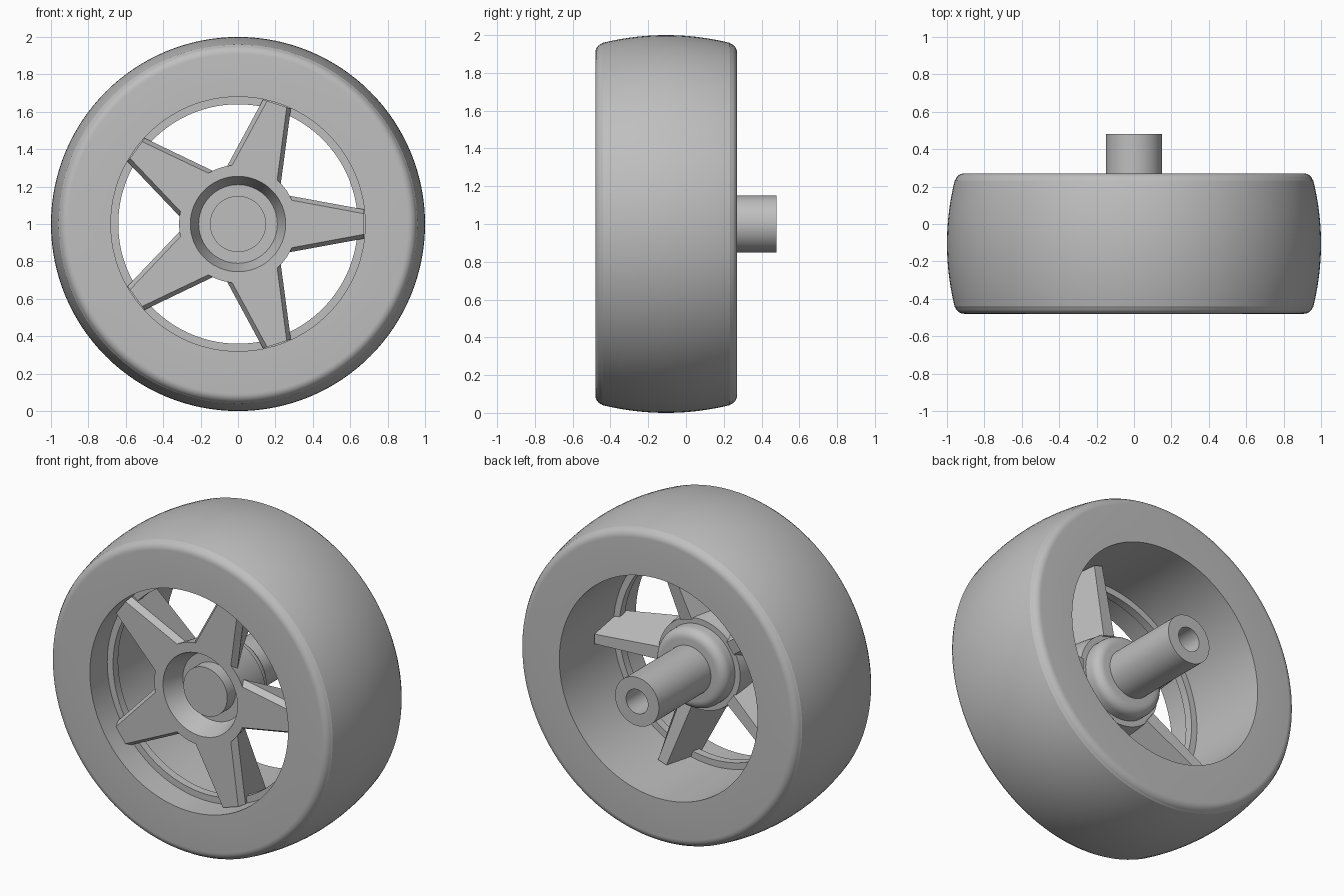
import bpy, bmesh, math
from mathutils import Matrix, Vector

cube = bpy.data.objects.get("Cube")
if cube:
    bpy.data.objects.remove(cube, do_unlink=True)

GREY = (0.52, 0.52, 0.52, 1)
mat = bpy.data.materials.new("plain grey")
mat.use_nodes = True
mat.diffuse_color = GREY
mat.node_tree.nodes["Principled BSDF"].inputs["Base Color"].default_value = GREY

CENTRE = Vector((0, 0, 1))
MID = -0.105          # middle of the tyre along the axle
HALF = 0.375          # half of the tyre width


def finish(name, bm, smooth=True):
    bmesh.ops.recalc_face_normals(bm, faces=bm.faces)
    mesh = bpy.data.meshes.new(name)
    bm.to_mesh(mesh)
    bm.free()
    mesh.materials.append(mat)
    obj = bpy.data.objects.new(name, mesh)
    bpy.context.collection.objects.link(obj)
    if smooth:
        bpy.ops.object.select_all(action='DESELECT')
        obj.select_set(True)
        bpy.context.view_layer.objects.active = obj
        bpy.ops.object.shade_smooth_by_angle(angle=math.radians(30))
    return obj


def lathe(name, profile, closed=True, steps=128):
    """Revolve (radius, y) points around the axle."""
    bm = bmesh.new()
    verts = [bm.verts.new(CENTRE + Vector((r, y, 0))) for r, y in profile]
    edges = [bm.edges.new(pair) for pair in zip(verts, verts[1:])]
    if closed:
        edges.append(bm.edges.new((verts[-1], verts[0])))
    bmesh.ops.spin(bm, geom=verts + edges, cent=CENTRE, axis=(0, 1, 0),
                   angle=math.tau, steps=steps)
    bmesh.ops.remove_doubles(bm, verts=bm.verts, dist=1e-4)
    return finish(name, bm)


def arc(r, y, radius, start, end, n=6):
    """Points of a rounded corner, angles measured from the radial direction."""
    angles = [math.radians(start + (end - start) * i / n) for i in range(n + 1)]
    return [(r + radius * math.cos(a), y + radius * math.sin(a)) for a in angles]


# Tyre: crowned tread, rounded shoulders, flat walls and a plain bore
FILLET = 0.05
crown = []
for i in range(-10, 11):
    t = i / 10
    crown.append((1 - 0.041 * t * t, MID + t * (HALF - FILLET + 0.012)))
tyre = [(0.68, MID - HALF)]
tyre += arc(0.908, MID - HALF + FILLET, FILLET, -90, -18)
tyre += crown
tyre += arc(0.908, MID + HALF - FILLET, FILLET, 18, 90)
tyre += [(0.68, MID + HALF)]
lathe("tyre", tyre)

# Narrow flange inside the bore that carries the spokes
lathe("rim_flange", [(0.685, -0.31), (0.64, -0.31), (0.64, -0.26), (0.685, -0.26)])

# Hub with a dished front recess
lathe("hub", [(0.10, -0.24), (0.21, -0.24), (0.255, -0.37), (0.315, -0.37),
              (0.28, -0.13), (0.10, -0.13)])

# Rounded collar behind the hub
lathe("hub_collar", [(0.10, -0.14), (0.245, -0.14)]
      + arc(0.19, -0.085, 0.055, 0, 90) + [(0.10, -0.03)])

# Axle: solid at the front, bored at the back
lathe("axle", [(0, -0.32), (0.15, -0.32), (0.15, 0.48), (0.075, 0.48),
               (0.075, 0.1), (0, 0.1)], closed=False)


def spoke_section(bm, r, front, wide, rear, rear_y):
    half = [(front, -0.37), (wide, -0.33), (rear, rear_y)]
    loop = half + [(-w, y) for w, y in reversed(half)]
    return [bm.verts.new((r, y, w)) for w, y in loop]


# Five tapered spokes, each narrowing to a rib at the back
for i in range(5):
    bm = bmesh.new()
    inner = spoke_section(bm, 0.27, 0.13, 0.152, 0.04, -0.12)
    outer = spoke_section(bm, 0.674, 0.055, 0.078, 0.03, -0.065)
    bm.faces.new(inner)
    bm.faces.new(outer)
    for k in range(len(inner)):
        n = (k + 1) % len(inner)
        bm.faces.new((inner[k], inner[n], outer[n], outer[k]))
    turn = Matrix.Translation(CENTRE) @ Matrix.Rotation(math.tau * i / 5, 4, 'Y')
    bmesh.ops.transform(bm, matrix=turn, verts=bm.verts)
    finish(f"spoke_{i + 1}", bm, smooth=False)
